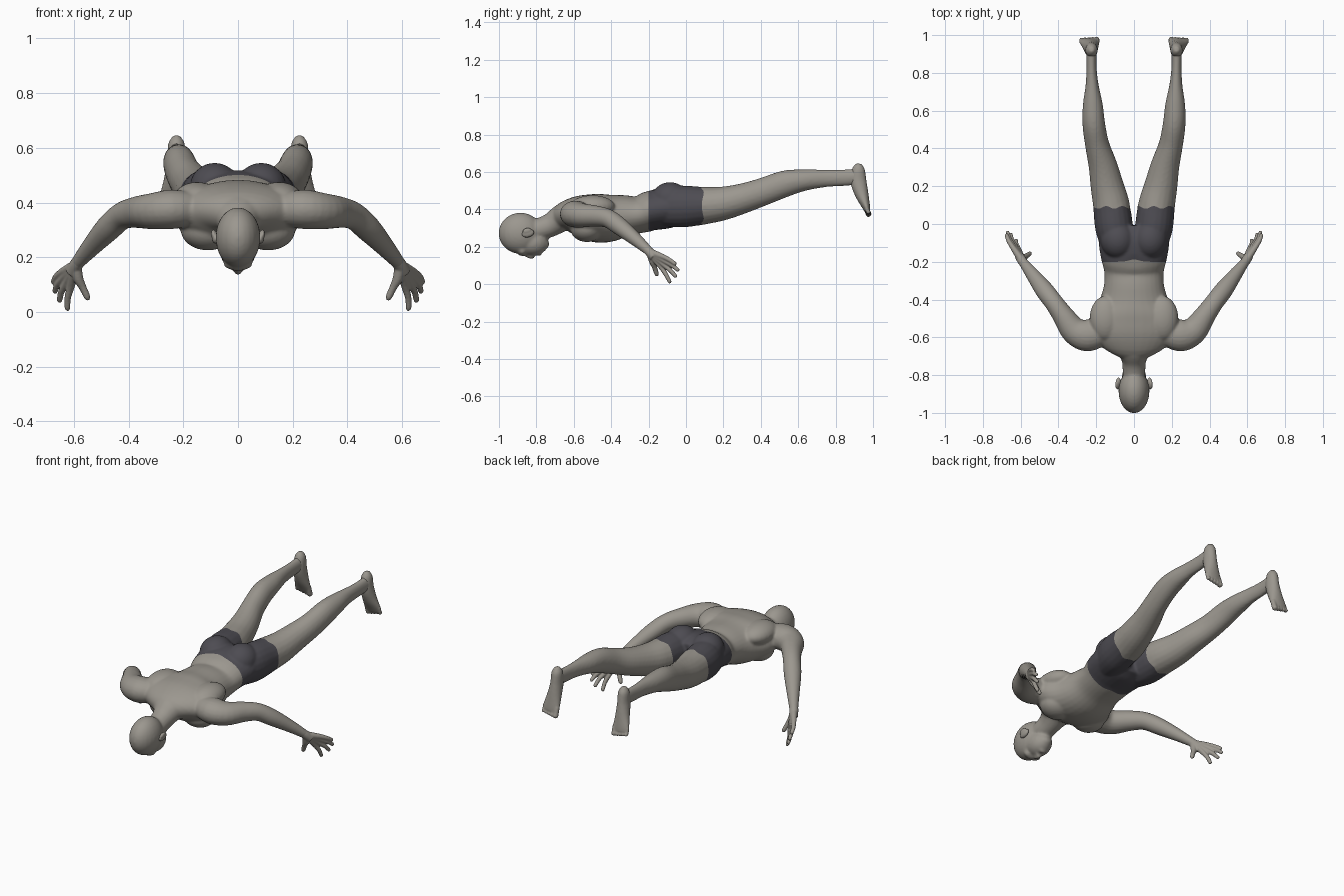
import bpy, bmesh, math
from mathutils import Vector, Matrix

cube = bpy.data.objects.get("Cube")
if cube:
    bpy.data.objects.remove(cube)


def material(name, rgb):
    m = bpy.data.materials.new(name)
    m.use_nodes = True
    m.diffuse_color = (*rgb, 1)
    m.node_tree.nodes["Principled BSDF"].inputs["Base Color"].default_value = (*rgb, 1)
    return m


SKIN = material("warm grey skin", (0.33, 0.31, 0.275))
CLOTH = material("charcoal cloth", (0.075, 0.072, 0.085))


def spline(points, steps=4):
    """Catmull-Rom interpolation of section tuples (x, y, z, width, height)."""
    pts = [Vector(p) for p in points]
    pts = [pts[0]] + pts + [pts[-1]]
    out = []
    for a, b, c, d in zip(pts, pts[1:], pts[2:], pts[3:]):
        for i in range(steps):
            t = i / steps
            out.append(0.5 * (2 * b + (c - a) * t + (2 * a - 5 * b + 4 * c - d) * t ** 2
                              + (3 * b - a - 3 * c + d) * t ** 3))
    return out + [pts[-1]]


def tube(bm, sections, side=1, ref=(0, 0, 1), n=20):
    """Closed loft with elliptical rings square to its path."""
    secs = spline(sections)
    path = [Vector((s[0] * side, s[1], s[2])) for s in secs]
    rings = []
    for i, (p, s) in enumerate(zip(path, secs)):
        tangent = (path[min(i + 1, len(path) - 1)] - path[max(i - 1, 0)]).normalized()
        u = tangent.cross(Vector(ref)).normalized()
        v = u.cross(tangent)
        angles = [2 * math.pi * k / n for k in range(n)]
        rings.append([bm.verts.new(p + u * s[3] * math.cos(a) + v * s[4] * math.sin(a))
                      for a in angles])
    faces = [bm.faces.new(rings[0]), bm.faces.new(rings[-1][::-1])]
    for r, q in zip(rings, rings[1:]):
        for k in range(n):
            j = (k + 1) % n
            faces.append(bm.faces.new((r[k], q[k], q[j], r[j])))
    bmesh.ops.recalc_face_normals(bm, faces=faces)


def ball(bm, centre, radii, side=1, tilt=0):
    c = Vector((centre[0] * side, centre[1], centre[2]))
    m = Matrix.Translation(c) @ Matrix.Rotation(tilt, 4, 'X') @ Matrix.Diagonal((*radii, 1))
    bmesh.ops.create_uvsphere(bm, u_segments=24, v_segments=16, radius=1, matrix=m)


def skin(name, bm, voxel, rounds):
    """Fuse the overlapping parts into one smooth surface."""
    mesh = bpy.data.meshes.new(name)
    bm.to_mesh(mesh)
    bm.free()
    ob = bpy.data.objects.new(name, mesh)
    bpy.context.collection.objects.link(ob)
    rem = ob.modifiers.new("fuse", 'REMESH')
    rem.mode, rem.voxel_size = 'VOXEL', voxel
    smooth = ob.modifiers.new("soften", 'SMOOTH')
    smooth.factor, smooth.iterations = 0.5, rounds
    bpy.context.view_layer.update()
    graph = bpy.context.evaluated_depsgraph_get()
    ob.data = bpy.data.meshes.new_from_object(ob.evaluated_get(graph))
    ob.modifiers.clear()
    ob.data.materials.clear()
    ob.data.materials.append(SKIN)
    ob.data.polygons.foreach_set("use_smooth", [True] * len(ob.data.polygons))
    return ob


# Torso and neck
bm = bmesh.new()
tube(bm, [(0, -.70, .335, .07, .05), (0, -.65, .36, .17, .08), (0, -.58, .365, .235, .108),
          (0, -.5, .355, .235, .128), (0, -.42, .352, .19, .128), (0, -.33, .365, .16, .112),
          (0, -.25, .372, .158, .099), (0, -.18, .395, .175, .108), (0, -.08, .41, .185, .108),
          (0, -.01, .41, .14, .08)], n=32)
tube(bm, [(0, -.86, .28, .055, .055), (0, -.78, .295, .06, .06), (0, -.72, .318, .066, .064),
          (0, -.65, .36, .10, .075), (0, -.56, .38, .12, .08)])

# Legs, buttocks, shoulders and arms
for s in (1, -1):
    tube(bm, [(.085, -.12, .41, .085, .1), (.105, -.02, .415, .1, .112), (.12, .1, .42, .097, .1),
              (.142, .2, .432, .088, .09), (.165, .31, .46, .076, .08), (.195, .42, .497, .064, .074),
              (.213, .53, .537, .06, .071), (.218, .63, .556, .053, .058),
              (.222, .74, .565, .034, .047), (.225, .83, .568, .027, .044),
              (.226, .93, .575, .028, .045)], s)
    ball(bm, (.085, -.085, .455), (.092, .1, .09), s)
    ball(bm, (.11, -.53, .3), (.1, .09, .075), s)
    ball(bm, (.15, -.5, .415), (.085, .12, .06), s)
    tube(bm, [(.15, -.57, .375, .06, .06), (.24, -.59, .375, .085, .072),
              (.315, -.565, .368, .073, .066), (.375, -.485, .364, .057, .057),
              (.425, -.415, .35, .05, .05), (.475, -.35, .305, .049, .047),
              (.535, -.27, .24, .037, .036), (.588, -.2, .178, .025, .025),
              (.6, -.18, .16, .024, .024)], s)

# Head with jaw, chin, nose, lips and brow
ball(bm, (0, -.885, .272), (.082, .117, .11))
ball(bm, (0, -.82, .222), (.066, .085, .07))
ball(bm, (0, -.765, .215), (.04, .034, .032))
ball(bm, (0, -.875, .18), (.055, .03, .03))
tube(bm, [(0, -.86, .16, .01, .012), (0, -.83, .15, .013, .016), (0, -.812, .15, .019, .014)])
ball(bm, (0, -.785, .165), (.025, .014, .014))
body = skin("body", bm, .007, 7)

# Shorts cut into the body
body.data.materials.append(CLOTH)
bm = bmesh.new()
bm.from_mesh(body.data)
WAIST, HEM = -.2, .088
for y in (WAIST, HEM):
    near = [f for f in bm.faces if abs(f.calc_center_median().y - y) < .03
            and abs(f.calc_center_median().x) < .28]
    geom = near + list({e for f in near for e in f.edges}) + list({v for f in near for v in f.verts})
    bmesh.ops.bisect_plane(bm, geom=geom, plane_co=(0, y, 0), plane_no=(0, 1, 0))
for f in bm.faces:
    c = f.calc_center_median()
    if WAIST < c.y < HEM and abs(c.x) < .28:
        f.material_index = 1
    f.smooth = True
# Wavy hem and dipped waistband
for v in bm.verts:
    if abs(v.co.x) < .28:
        v.co.y += .007 * math.sin(v.co.x * 75) * max(0, 1 - abs(v.co.y - HEM) / .03)
        v.co.y += .012 * math.exp(-(v.co.x / .04) ** 2) * max(0, 1 - abs(v.co.y - WAIST) / .04)
bm.to_mesh(body.data)
bm.free()

FINGERS = {  # knuckle and tip of each finger
    "index": ((.613, -.13, .088), (.625, -.083, .006)),
    "middle": ((.629, -.118, .104), (.655, -.05, .037)),
    "ring": ((.64, -.114, .124), (.672, -.038, .072)),
    "little": ((.643, -.122, .146), (.678, -.053, .106)),
}
WRIST = Vector((.592, -.195, .172))

for s, tag in ((1, "left"), (-1, "right")):
    # Hand
    bm = bmesh.new()
    for knuckle, tip in FINGERS.values():
        k, t = Vector(knuckle), Vector(tip)
        bend = k.lerp(t, .5) + Vector((.004, 0, .003))
        tube(bm, [(*WRIST, .02, .02), (*WRIST.lerp(k, .5), .018, .018), (*k, .0145, .0145),
                  (*bend, .012, .012), (*k.lerp(t, .9), .0105, .0105), (*t, .006, .006)], s, n=12)
    tube(bm, [(*WRIST, .02, .02), (.585, -.18, .125, .019, .019), (.568, -.168, .09, .014, .014),
              (.552, -.157, .055, .012, .012), (.549, -.152, .043, .006, .006)], s, n=12)
    tube(bm, [(.57, -.225, .2, .024, .024), (*WRIST, .025, .025), (.607, -.17, .145, .025, .025)], s)
    skin(tag + "_hand", bm, .004, 4)

    # Foot with five toes
    bm = bmesh.new()
    tube(bm, [(.225, .925, .644, .012, .014), (.225, .922, .615, .03, .034),
              (.226, .922, .55, .034, .043), (.23, .94, .48, .042, .036),
              (.235, .961, .42, .052, .023), (.237, .97, .392, .05, .016)], s, (0, 1, 0))
    for i in range(5):
        x, r = .198 + .0205 * i, .0155 - .0014 * i
        end = .362 + .004 * i
        tube(bm, [(x, .962, .42, r, r), (x, .972, .385, r, r), (x, .978, end + .008, r, r),
                  (x, .982, end, r * .6, r * .6)], s, (0, 1, 0), 12)
    skin(tag + "_foot", bm, .005, 4)

    # Ear
    bm = bmesh.new()
    ball(bm, (.082, -.845, .272), (.014, .034, .022), s, .25)
    ball(bm, (.09, -.85, .285), (.009, .024, .016), s, .25)
    skin(tag + "_ear", bm, .004, 3)
